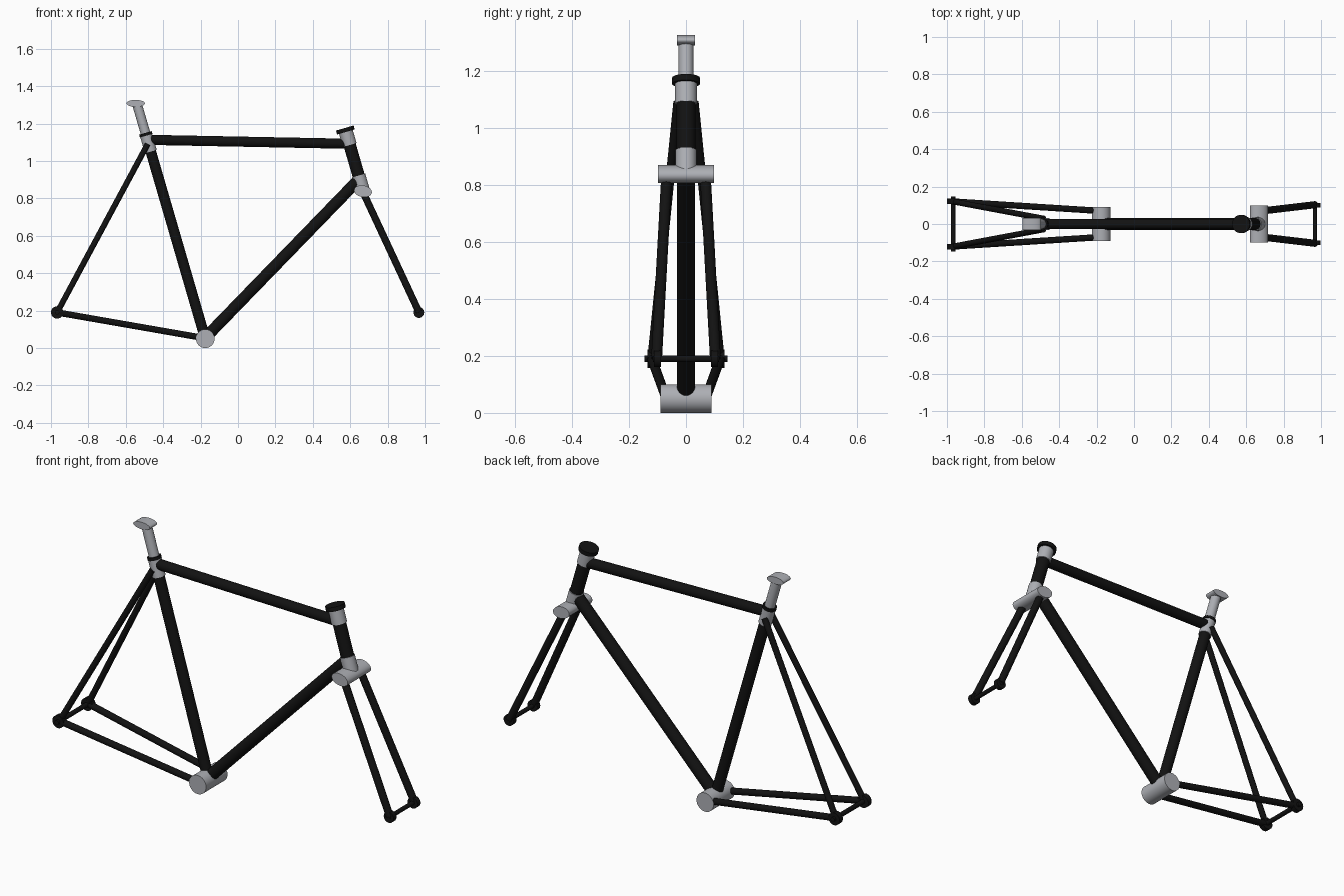
import bpy, bmesh, math
from mathutils import Vector, Matrix

cube = bpy.data.objects.get("Cube")
if cube:
    bpy.data.objects.remove(cube, do_unlink=True)


def material(name, color):
    m = bpy.data.materials.new(name)
    m.use_nodes = True
    m.diffuse_color = color
    m.node_tree.nodes["Principled BSDF"].inputs["Base Color"].default_value = color
    return m


BLACK = material("black paint", (0.006, 0.006, 0.006, 1))
GREY = material("silver metal", (0.42, 0.43, 0.46, 1))


def tube(name, a, b, r, mat, squash=1.0, tilt=0.0):
    """Capped cylinder from a to b; squash flattens its section, tilt turns it."""
    a, b = Vector(a), Vector(b)
    axis = b - a
    turn = Vector((0, 0, 1)).rotation_difference(axis).to_matrix().to_4x4()
    place = (Matrix.Translation((a + b) / 2) @ turn
             @ Matrix.Rotation(math.radians(tilt), 4, 'Z')
             @ Matrix.Diagonal((1, squash, 1, 1)))
    bm = bmesh.new()
    bmesh.ops.create_cone(bm, cap_ends=True, segments=32, radius1=r, radius2=r,
                          depth=axis.length, matrix=place)
    for f in bm.faces:
        f.smooth = len(f.verts) == 4
    mesh = bpy.data.meshes.new(name)
    bm.to_mesh(mesh)
    bm.free()
    mesh.materials.append(mat)
    obj = bpy.data.objects.new(name, mesh)
    bpy.context.collection.objects.link(obj)


def pair(name, a, b, r, mat):
    """The same tube on both sides of the frame."""
    for side, s in (("right", -1), ("left", 1)):
        tube(f"{name}_{side}", (a[0], s * a[1], a[2]), (b[0], s * b[1], b[2]), r, mat)


def cross(name, x, z, half, r, mat, squash=1.0, tilt=0.0):
    """Cylinder lying across the frame."""
    tube(name, (x, -half, z), (x, half, z), r, mat, squash, tilt)


# Seat tube and steering axis lean back by the same slope
LEAN = -0.291


def on_seat(z):
    return (-0.175 + LEAN * (z - 0.05), 0, z)


def on_head(z):
    return (0.574 + LEAN * (z - 1.165), 0, z)


# Main triangle
cross("bottom_bracket", -0.175, 0.05, 0.09, 0.05, GREY)
tube("seat_tube", on_seat(0.06), on_seat(1.09), 0.028, BLACK)
tube("top_tube", on_seat(1.113), (0.595, 0, 1.092), 0.027, BLACK)
tube("down_tube", (-0.165, 0, 0.065), (0.645, 0, 0.9), 0.031, BLACK)

# Seat cluster and post
tube("seat_lug", on_seat(1.05), on_seat(1.14), 0.033, GREY)
tube("seat_collar", on_seat(1.135), on_seat(1.15), 0.035, BLACK)
tube("seat_post", on_seat(1.1), on_seat(1.305), 0.026, GREY)
cross("saddle_clamp", -0.547, 1.308, 0.031, 0.049, GREY, 0.38)

# Head tube and headset
tube("head_tube", on_head(0.9), on_head(1.1), 0.033, BLACK)
tube("upper_head_cup", on_head(1.085), on_head(1.157), 0.038, GREY)
tube("head_cap", on_head(1.155), on_head(1.176), 0.049, BLACK)
tube("lower_head_cup", on_head(0.84), on_head(0.922), 0.037, GREY)

# Fork
cross("fork_crown", 0.668, 0.838, 0.098, 0.048, GREY, 0.65, 10)
pair("fork_blade", (0.67, 0.068, 0.83), (0.967, 0.103, 0.192), 0.019, BLACK)
cross("front_axle", 0.967, 0.19, 0.115, 0.011, BLACK)
pair("front_dropout", (0.967, 0.088, 0.19), (0.967, 0.113, 0.19), 0.029, BLACK)

# Rear triangle
pair("chain_stay", (-0.18, 0.07, 0.053), (-0.967, 0.12, 0.19), 0.017, BLACK)
pair("seat_stay", (-0.483, 0.029, 1.09), (-0.967, 0.12, 0.19), 0.0155, BLACK)
cross("rear_axle", -0.967, 0.19, 0.146, 0.012, BLACK)
pair("rear_dropout", (-0.967, 0.107, 0.19), (-0.967, 0.135, 0.19), 0.033, BLACK)
